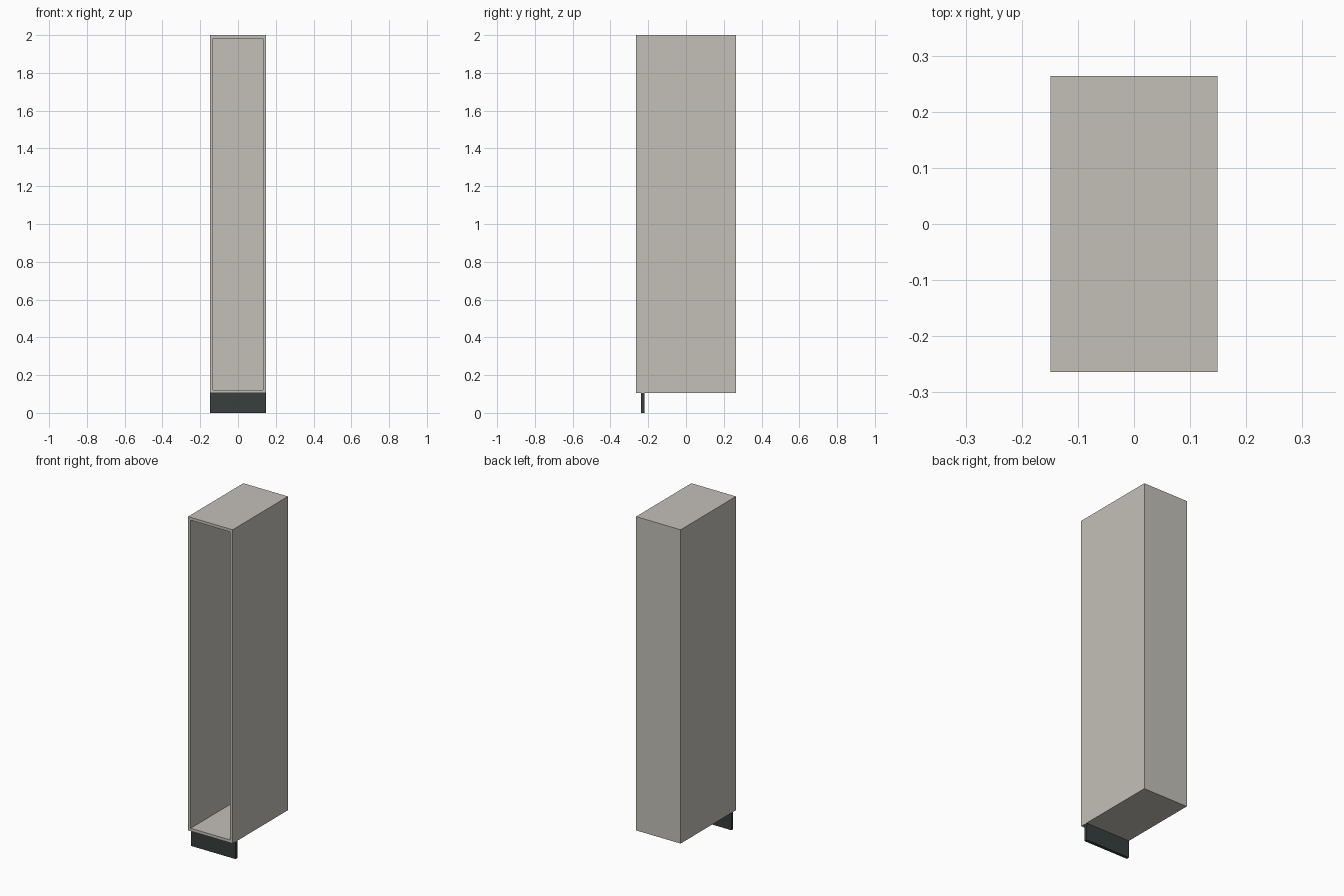
import bpy

# Remove the default cube
cube = bpy.data.objects.get("Cube")
if cube:
    bpy.data.objects.remove(cube, do_unlink=True)


def make_material(name, rgb):
    mat = bpy.data.materials.new(name)
    mat.use_nodes = True
    color = (*rgb, 1.0)
    mat.diffuse_color = color
    bsdf = mat.node_tree.nodes["Principled BSDF"]
    bsdf.inputs["Base Color"].default_value = color
    bsdf.inputs["Roughness"].default_value = 0.7
    return mat


def panel(name, low, high, mat):
    """Box panel between two opposite corners."""
    center = [(a + b) / 2 for a, b in zip(low, high)]
    bpy.ops.mesh.primitive_cube_add(size=1, location=center)
    obj = bpy.context.object
    obj.name = name
    obj.scale = [b - a for a, b in zip(low, high)]
    bpy.ops.object.transform_apply(location=False, rotation=False, scale=True)
    obj.data.materials.append(mat)
    return obj


board = make_material("warm grey board", (0.55, 0.53, 0.485))
dark = make_material("dark plinth", (0.038, 0.05, 0.047))

half_w, half_d = 0.149, 0.264
base, top = 0.104, 2.0
thick = 0.0175
inner = half_w - thick

# Side panels
for name, x in (("right_side", -half_w), ("left_side", inner)):
    panel(name, (x, -half_d, base), (x + thick, half_d, top), board)

# Bottom and top boards between the sides
for name, z in (("bottom_board", base), ("top_board", top - thick)):
    panel(name, (-inner, -half_d, z), (inner, half_d, z + thick), board)

# Back panel closing the rear
panel("back_panel", (-inner, half_d - thick, base + thick),
      (inner, half_d, top - thick), board)

# Recessed kick board under the front
kick_y = -0.237
panel("kick_board", (-half_w, kick_y, 0), (half_w, kick_y + thick, base), dark)
